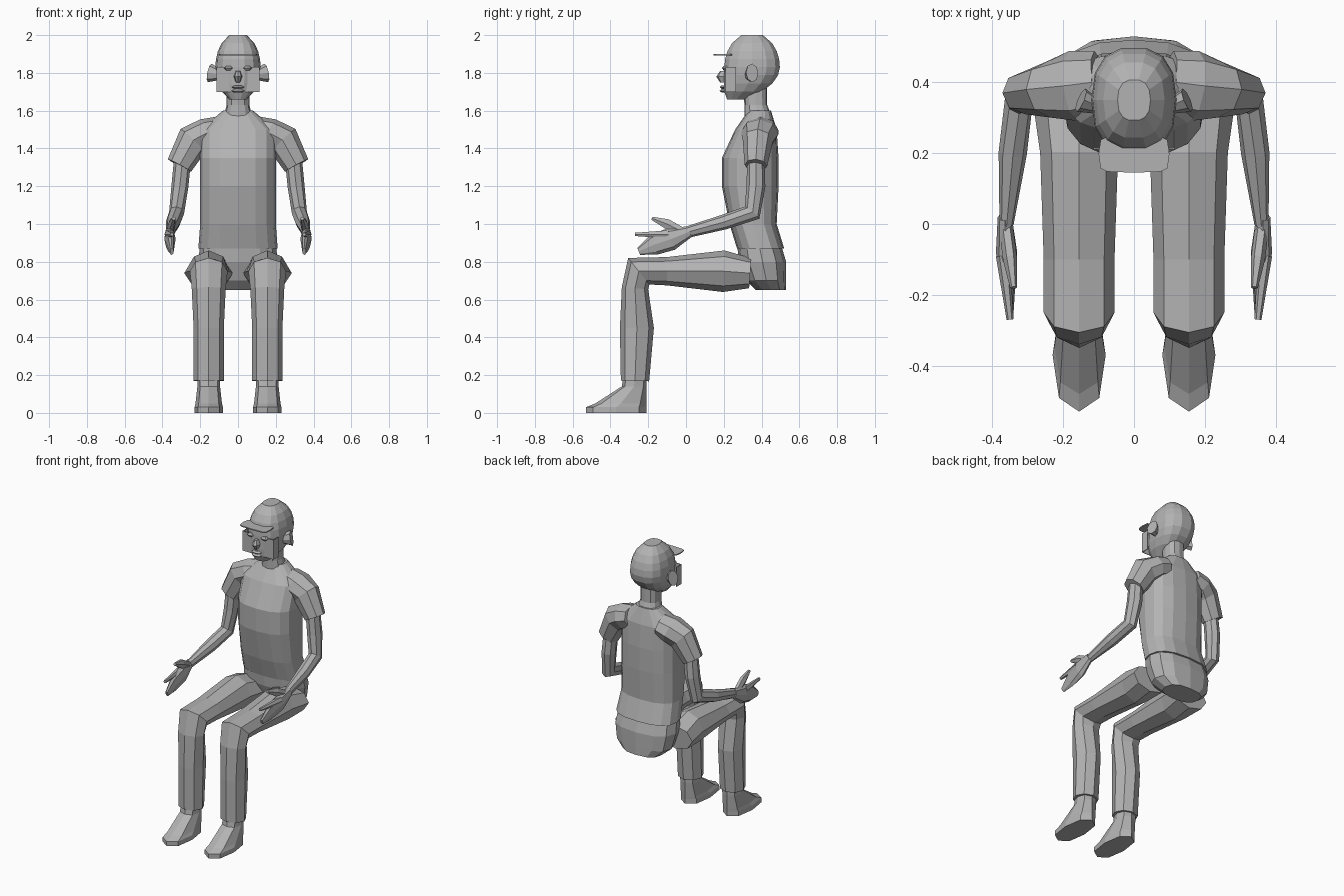
import bpy
import bmesh
from math import cos, sin, sqrt, tau, copysign
from mathutils import Vector

default_cube = bpy.data.objects.get("Cube")
if default_cube:
    bpy.data.objects.remove(default_cube)

grey = bpy.data.materials.new("plain_grey")
grey.use_nodes = True
grey.diffuse_color = (0.45, 0.45, 0.45, 1)
grey.node_tree.nodes["Principled BSDF"].inputs["Base Color"].default_value = grey.diffuse_color

SIDEWAYS, DEPTHWAYS = Vector((1, 0, 0)), Vector((0, 1, 0))


def skin(name, rings):
    """Bridge equal rings of points and cap both ends."""
    bm = bmesh.new()
    loops = [[bm.verts.new(point) for point in ring] for ring in rings]
    for lower, upper in zip(loops, loops[1:]):
        for i in range(len(lower)):
            bm.faces.new((lower[i - 1], lower[i], upper[i], upper[i - 1]))
    bm.faces.new(loops[0])
    bm.faces.new(loops[-1])
    bmesh.ops.recalc_face_normals(bm, faces=bm.faces)
    mesh = bpy.data.meshes.new(name)
    bm.to_mesh(mesh)
    bm.free()
    mesh.materials.append(grey)
    bpy.context.collection.objects.link(bpy.data.objects.new(name, mesh))


def circle(sides):
    """Cosine and sine pairs around a circle."""
    return [(cos(tau * i / sides), sin(tau * i / sides)) for i in range(sides)]


def stack(name, rows, x=0, sides=12, squareness=0.8):
    """Level rounded rings; each row is height, front, back, half width."""
    def swell(value):
        return copysign(abs(value) ** squareness, value)

    rings = []
    for height, front, back, width in rows:
        middle, reach = (front + back) / 2, (back - front) / 2
        rings.append([(x + width * swell(c), middle + reach * swell(s), height)
                      for c, s in circle(sides)])
    skin(name, rings)


def lump(name, x, y, z, width, depth, height):
    """Small faceted bead for facial features."""
    rows = []
    for level in (-1, 0, 1):
        scale = 1 - abs(level) / 2
        rows.append((z + level * height, y - depth * scale, y + depth * scale, width * scale))
    stack(name, rows, x=x, sides=8)


def limb(name, side, x_start, x_end, points, across=SIDEWAYS, sides=8):
    """Rings square to a path; each point is y, z, radius across, other radius."""
    last = len(points) - 1
    centres = [Vector((x_start + (x_end - x_start) * i / last, point[0], point[1]))
               for i, point in enumerate(points)]
    rings = []
    for i, centre in enumerate(centres):
        before, after = centres[max(i - 1, 0)], centres[min(i + 1, last)]
        along = ((centre - before).normalized() + (after - centre).normalized()).normalized()
        u = (across - along * across.dot(along)).normalized()
        v = along.cross(u)
        ring = [centre + u * points[i][2] * c + v * points[i][3] * s for c, s in circle(sides)]
        rings.append([(p.x * side, p.y, p.z) for p in ring])
    skin(name, rings)


def plate(name, x_range, y_range, z_range):
    """Thin box."""
    (left, right), (front, back) = x_range, y_range
    skin(name, [[(left, front, z), (right, front, z), (right, back, z), (left, back, z)]
                for z in z_range])


def head_rows(centre_y=0.35, centre_z=1.83, width=0.12, depth=0.15, height=0.17, steps=4):
    """Egg-shaped skull whose lower half slides forward into a chin."""
    for i in range(-steps, steps + 1):
        level = i / steps
        radius = sqrt(1 - 0.85 * level ** 2)
        jaw = min(level, 0) ** 2
        yield (centre_z + height * level, centre_y - depth * (radius + jaw / 2),
               centre_y + depth * (radius - 0.6 * jaw), width * radius)


# Shirt, trouser seat and neck
stack("shirt", [(0.87, 0.27, 0.52, 0.21), (1, 0.23, 0.48, 0.2), (1.2, 0.19, 0.49, 0.2),
                (1.35, 0.19, 0.49, 0.2), (1.5, 0.26, 0.48, 0.2), (1.6, 0.33, 0.45, 0.08)], sides=16)
stack("trouser_seat", [(0.65, 0.37, 0.53, 0.13), (0.7, 0.32, 0.53, 0.19),
                       (0.8, 0.28, 0.53, 0.21), (0.9, 0.27, 0.5, 0.2)])
stack("neck", [(1.55, 0.31, 0.46, 0.08), (1.63, 0.31, 0.43, 0.06), (1.72, 0.3, 0.43, 0.06)])

# Head, cap brim and face
stack("head", head_rows(), sides=14)
stack("cap_brim", [(z, 0.145, 0.25, 0.1) for z in (1.892, 1.899)], squareness=0.4)
lump("nose", 0, 0.2, 1.78, 0.023, 0.04, 0.03)
for name, height in (("upper_lip", 1.725), ("lower_lip", 1.705)):
    lump(name, 0, 0.2, height, 0.035, 0.022, 0.009)

# Cheek band around the face
band_width, band_front, band_height = 0.115, 0.21, (1.7, 1.83)
thin = 0.004
plate("cheek_band", (-band_width, band_width), (band_front, band_front + thin), band_height)

for side, label in ((1, "left_"), (-1, "right_")):
    # Band end, eye and ear
    edge = side * band_width
    plate(label + "cheek_band_end", (edge, edge - side * thin),
          (band_front, band_front + 0.055), band_height)
    lump(label + "eye", side * 0.05, 0.21, 1.825, 0.025, 0.02, 0.012)
    limb(label + "ear", side, 0.1, 0.15,
         [(0.33, 1.79, 0.02, 0.03), (0.35, 1.8, 0.035, 0.05)], across=DEPTHWAYS)

    # Sleeve and bare arm
    limb(label + "sleeve", side, 0.1, 0.31,
         [(0.4, 1.5, 0.09, 0.07), (0.39, 1.48, 0.1, 0.08),
          (0.38, 1.44, 0.08, 0.09), (0.37, 1.31, 0.06, 0.07)], across=DEPTHWAYS)
    limb(label + "arm", side, 0.29, 0.36,
         [(0.37, 1.38, 0.045, 0.045), (0.37, 1.2, 0.045, 0.05), (0.35, 1.06, 0.04, 0.05),
          (0.2, 1.01, 0.04, 0.04), (0, 0.955, 0.02, 0.03)])

    # Hand: palm with folded fingers, pointing finger and thumb
    limb(label + "palm", side, 0.365, 0.35,
         [(0.02, 0.96, 0.02, 0.03), (-0.08, 0.92, 0.03, 0.06),
          (-0.17, 0.89, 0.02, 0.055), (-0.25, 0.855, 0.01, 0.02)])
    limb(label + "finger", side, 0.37, 0.35,
         [(-0.09, 0.945, 0.02, 0.025), (-0.27, 0.945, 0.01, 0.01)], sides=6)
    limb(label + "thumb", side, 0.36, 0.34,
         [(-0.02, 0.96, 0.02, 0.025), (-0.1, 1, 0.02, 0.03), (-0.18, 1.03, 0.01, 0.01)], sides=6)

    # Trouser leg and foot
    leg_x = 0.155
    limb(label + "trouser_leg", side, leg_x, leg_x,
         [(-0.27, 0.17, 0.08, 0.075), (-0.26, 0.45, 0.08, 0.09), (-0.27, 0.66, 0.09, 0.07),
          (-0.25, 0.75, 0.1, 0.09), (-0.1, 0.75, 0.1, 0.075), (0.2, 0.75, 0.11, 0.11),
          (0.34, 0.74, 0.13, 0.08)])
    stack(label + "foot", [(z, toe, -0.21, width) for z, toe, width in (
        (0, -0.53, 0.075), (0.03, -0.53, 0.075), (0.05, -0.48, 0.07),
        (0.14, -0.34, 0.06), (0.2, -0.33, 0.06))], x=side * leg_x, sides=8)
